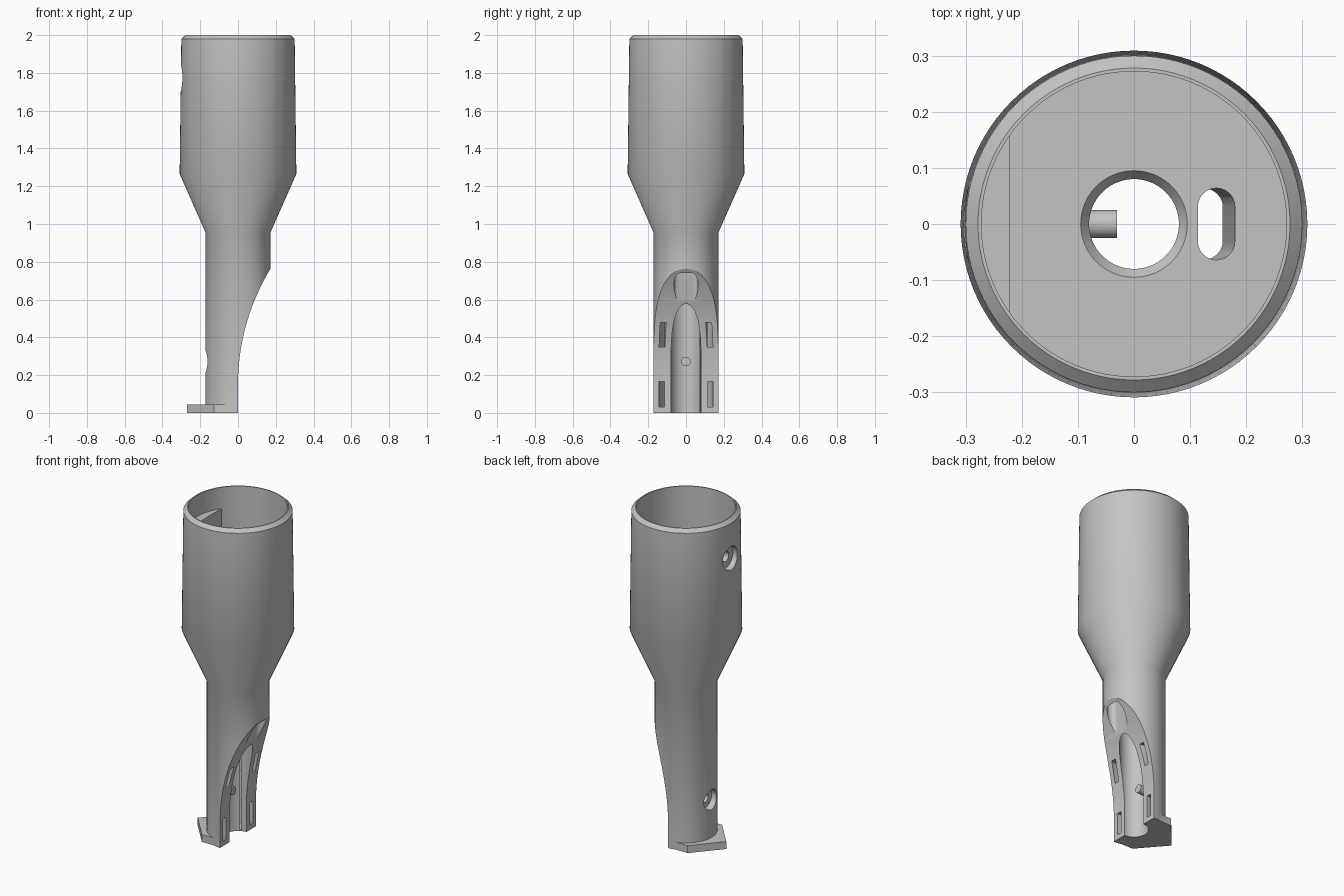
import bpy, bmesh
from math import pi, sin, cos, acos, sqrt, radians
from mathutils import Vector

default = bpy.data.objects.get("Cube")
if default:
    bpy.data.objects.remove(default, do_unlink=True)

grey = bpy.data.materials.new("plain grey")
grey.use_nodes = True
grey.diffuse_color = (0.55, 0.55, 0.55, 1)
grey.node_tree.nodes["Principled BSDF"].inputs["Base Color"].default_value = (0.55, 0.55, 0.55, 1)


def finish(name, bm):
    bmesh.ops.remove_doubles(bm, verts=bm.verts, dist=1e-5)
    bmesh.ops.recalc_face_normals(bm, faces=bm.faces)
    mesh = bpy.data.meshes.new(name)
    bm.to_mesh(mesh)
    bm.free()
    mesh.materials.append(grey)
    obj = bpy.data.objects.new(name, mesh)
    bpy.context.collection.objects.link(obj)
    return obj


def revolve(name, profile, closed=False, steps=96):
    """Turn (radius, z) points about the z axis."""
    bm = bmesh.new()
    vs = [bm.verts.new((r, 0, z)) for r, z in profile]
    pairs = list(zip(vs, vs[1:])) + ([(vs[-1], vs[0])] if closed else [])
    es = [bm.edges.new(p) for p in pairs]
    bmesh.ops.spin(bm, geom=vs + es, cent=(0, 0, 0), axis=(0, 0, 1),
                   angle=2 * pi, steps=steps, use_merge=True)
    return finish(name, bm)


def prism(name, points, start, end):
    """Loft an outline between two placements, each mapping (u, v) to 3D."""
    bm = bmesh.new()
    a = [bm.verts.new(start(u, v)) for u, v in points]
    b = [bm.verts.new(end(u, v)) for u, v in points]
    n = len(points)
    bm.faces.new(a)
    bm.faces.new(b[::-1])
    for i in range(n):
        j = (i + 1) % n
        bm.faces.new((a[i], a[j], b[j], b[i]))
    return finish(name, bm)


def at_z(z, dx=0):
    return lambda u, v: Vector((u + dx, v, z))


def at_y(y):
    return lambda u, v: Vector((u, y, v))


def at_x(x):
    return lambda u, v: Vector((x, u, v))


def circle(r, cz, n=40):
    return [(r * cos(2 * pi * i / n), cz + r * sin(2 * pi * i / n)) for i in range(n)]


def combine(target, tool, operation):
    mod = target.modifiers.new("combine", 'BOOLEAN')
    mod.operation = operation
    mod.solver = 'EXACT'
    mod.object = tool
    dg = bpy.context.evaluated_depsgraph_get()
    mesh = bpy.data.meshes.new_from_object(target.evaluated_get(dg))
    target.modifiers.clear()
    target.data = mesh
    bpy.data.objects.remove(tool, do_unlink=True)


FLOOR, CUP = 1.25, 0.272

# Body: stem, cone, tapered cup with chamfered rim
body = revolve("holder_body", [
    (0, 0), (0.172, 0), (0.172, 0.955), (0.309, 1.265), (0.3, 1.98),
    (0.278, 2), (CUP, 2), (CUP, FLOOR), (0, FLOOR)])

# Pointed foot plate
plate = prism("foot_plate",
              [(0.04, -0.165), (0.04, 0.165), (-0.127, 0.165), (-0.27, 0), (-0.127, -0.165)],
              at_z(0), at_z(0.045))
combine(body, plate, 'UNION')

# Flat screw boss inside the cup wall
r = 0.285
half = pi - acos(-0.222 / r)
arc = [pi - half + 2 * half * i / 20 for i in range(21)]
boss = prism("screw_boss", [(r * cos(t), r * sin(t)) for t in arc],
             at_z(FLOOR - 0.02), at_z(1.87))
combine(body, boss, 'UNION')

# Scooped cut on the lower stem
R, z0 = 1.18, 0.15
scoop = [(0, -0.1)]
for i in range(29):
    z = z0 + 0.68 * i / 28
    scoop.append((R - sqrt(R * R - (z - z0) ** 2), z))
scoop += [(0.4, scoop[-1][1]), (0.4, -0.1)]
combine(body, prism("scoop_cutter", scoop, at_y(-0.3), at_y(0.3)), 'DIFFERENCE')

# Central bore with a chamfered mouth
bore = revolve("bore_cutter", [(0, -0.1), (0.08, -0.1), (0.08, FLOOR - 0.02),
                               (0.095, FLOOR), (0.095, FLOOR + 0.1), (0, FLOOR + 0.1)])
combine(body, bore, 'DIFFERENCE')

# Slanted cable slot from the cup floor to the scoop
sr, sy = 0.033, 0.031
slot = [(sr * cos(pi * i / 12), sy + sr * sin(pi * i / 12)) for i in range(13)]
slot += [(-u, -v) for u, v in slot]
combine(body, prism("slot_cutter", slot, at_z(0.5, 0.115), at_z(1.35, 0.151)), 'DIFFERENCE')

# Curved strap tunnels around the bore
for low, high in ((0.03, 0.165), (0.35, 0.478)):
    ring = revolve("strap_cutter", [(0.113, low), (0.143, low), (0.143, high), (0.113, high)],
                   closed=True)
    combine(body, ring, 'DIFFERENCE')

# Counterbored screw holes on the side opposite the scoop
for cz, wide, narrow, seat, inner in ((1.77, 0.07, 0.03, -0.265, -0.15),
                                      (0.272, 0.06, 0.025, -0.13, -0.03)):
    combine(body, prism("hole_cutter", circle(narrow, cz), at_x(-0.4), at_x(inner)), 'DIFFERENCE')
    combine(body, prism("seat_cutter", circle(wide, cz), at_x(-0.4), at_x(seat)), 'DIFFERENCE')

# Smooth shading with sharp edges kept
bpy.ops.object.select_all(action='DESELECT')
body.select_set(True)
bpy.context.view_layer.objects.active = body
bpy.ops.object.shade_smooth_by_angle(angle=radians(25))
